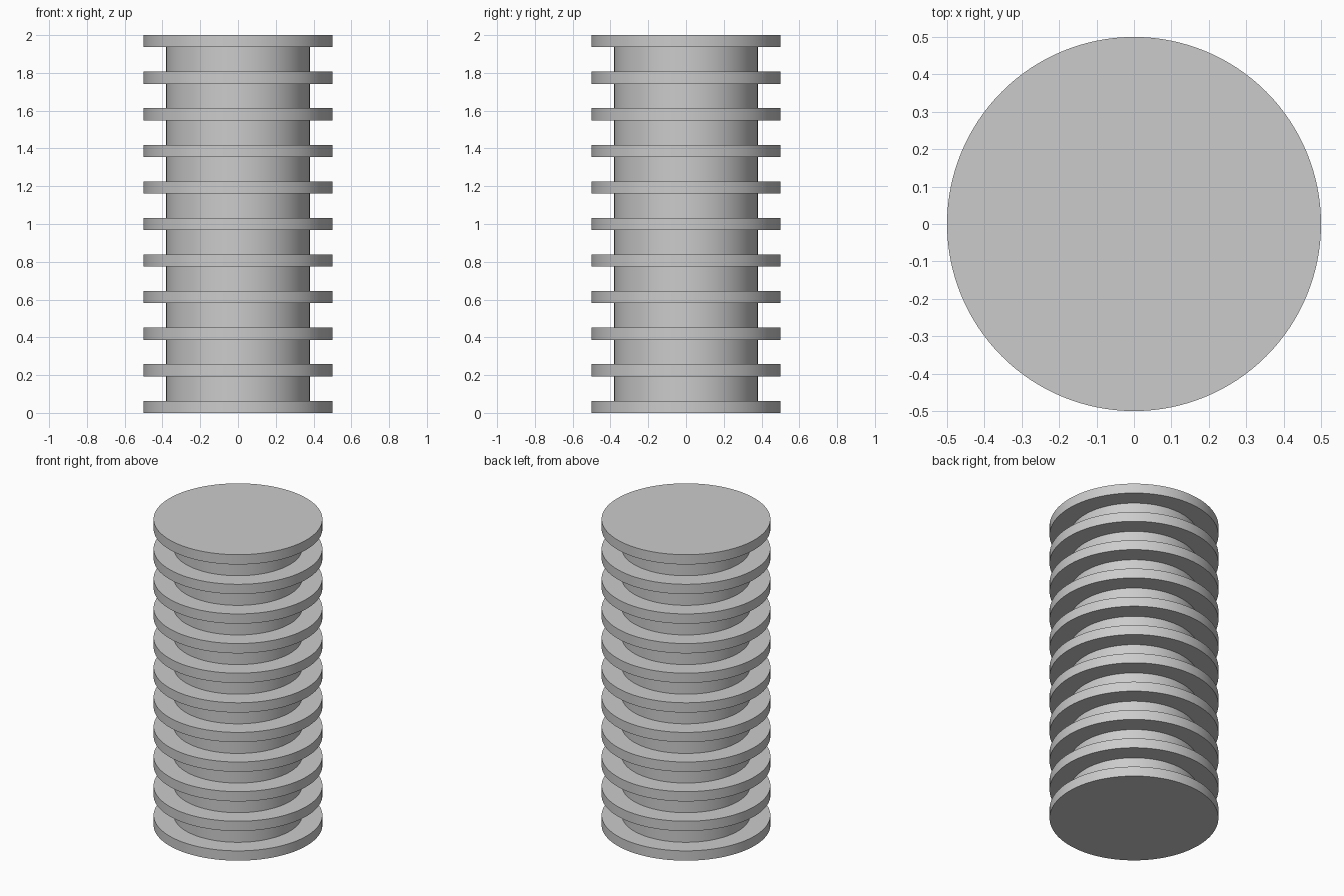
import bpy
import math

cube = bpy.data.objects.get("Cube")
if cube:
    bpy.data.objects.remove(cube, do_unlink=True)

HEIGHT = 2.0
DISC_COUNT = 11
DISC_RADIUS, DISC_THICKNESS = 0.5, 0.064
CORE_RADIUS = 0.38
SIDES = 128

grey = bpy.data.materials.new("plain_grey")
grey.use_nodes = True
colour = (0.6, 0.6, 0.6, 1.0)
grey.diffuse_color = colour
grey.node_tree.nodes["Principled BSDF"].inputs["Base Color"].default_value = colour


def cylinder(name, radius, bottom, top):
    """Upright capped cylinder with smooth walls and sharp rims."""
    bpy.ops.mesh.primitive_cylinder_add(
        vertices=SIDES, radius=radius, depth=top - bottom,
        location=(0, 0, (bottom + top) / 2))
    obj = bpy.context.object
    obj.name = name
    obj.data.materials.append(grey)
    bpy.ops.object.shade_smooth_by_angle(angle=math.radians(30))
    return obj


# Central core, its ends hidden inside the end discs
cylinder("core", CORE_RADIUS, DISC_THICKNESS / 2, HEIGHT - DISC_THICKNESS / 2)

# Evenly spaced fins from the base to the top
pitch = (HEIGHT - DISC_THICKNESS) / (DISC_COUNT - 1)
for i in range(DISC_COUNT):
    z = i * pitch
    cylinder(f"disc_{i + 1}", DISC_RADIUS, z, z + DISC_THICKNESS)
